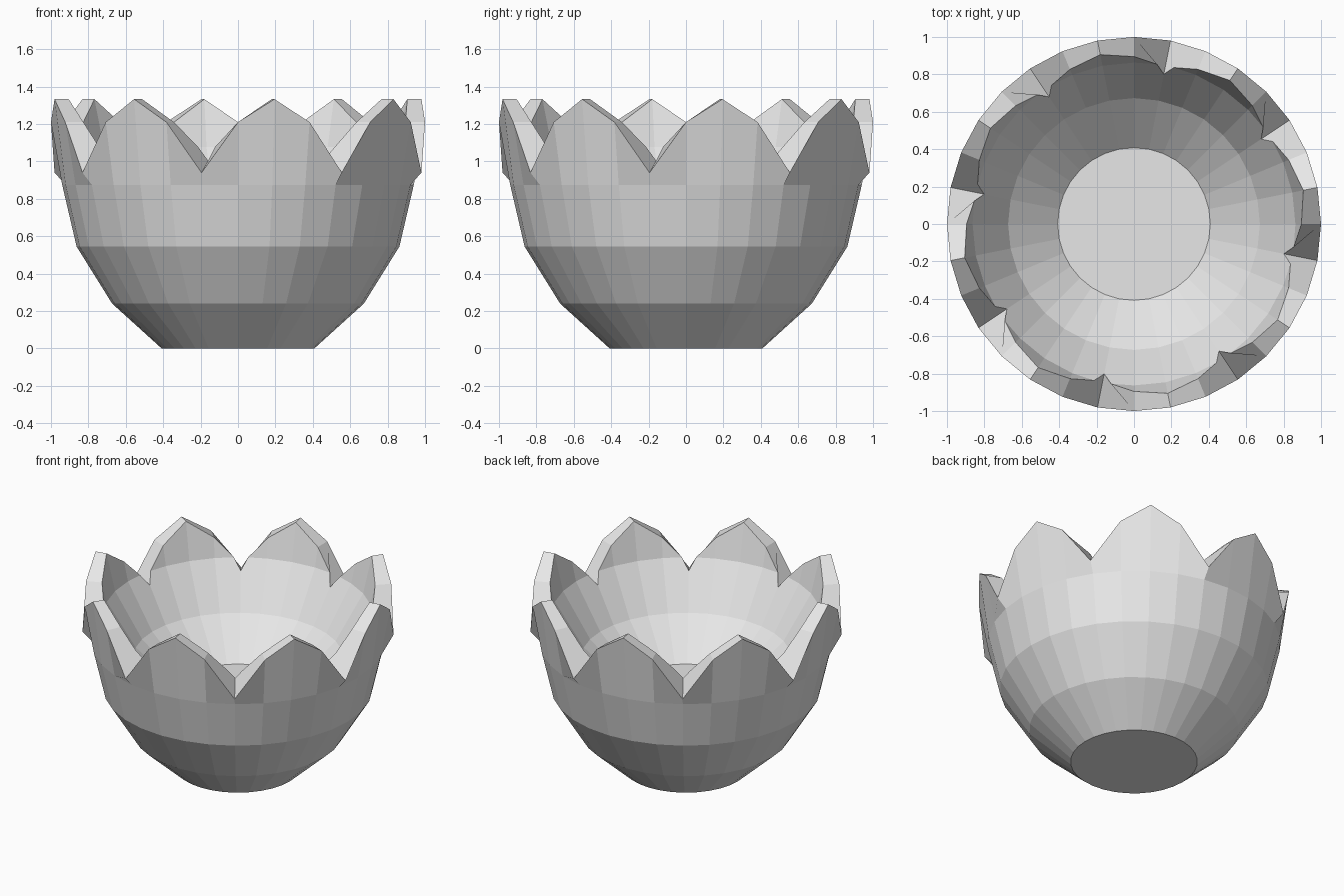
import bpy, bmesh
from math import sin, cos, pi

old = bpy.data.objects.get("Cube")
if old:
    bpy.data.objects.remove(old, do_unlink=True)

SIDES = 32          # four columns per petal: notch, shoulder, tip, shoulder
INNER_LIFT = 0.532  # the cavity repeats the outer curve, raised
WALL = [(0.408, 0.0), (0.673, 0.24), (0.863, 0.545), (0.94, 0.875)]
RIM_OUT = [(1.0, 0.94), (1.0, 1.21), (1.0, 1.333), (1.0, 1.21)]
RIM_IN = [(0.817, 1.003), (0.895, 1.21), (0.923, 1.333), (0.895, 1.21)]

grey = bpy.data.materials.new("light grey")
grey.use_nodes = True
colour = (0.8, 0.8, 0.8, 1)
grey.diffuse_color = colour
grey.node_tree.nodes["Principled BSDF"].inputs["Base Color"].default_value = colour

bm = bmesh.new()


def vert(radius, z, column):
    angle = 2 * pi * (column - 1) / SIDES
    return bm.verts.new((radius * sin(angle), -radius * cos(angle), z))


# Columns of points for the outer wall and the raised cavity
outer, inner = [], []
for c in range(SIDES):
    outer.append([vert(r, z, c) for r, z in WALL + [RIM_OUT[c % 4]]])
    rings = WALL[:2] if c % 4 == 0 else WALL[:3]
    inner.append([vert(r, z + INNER_LIFT, c) for r, z in rings]
                 + [vert(*RIM_IN[c % 4], c)])

for c in range(SIDES):
    d = (c + 1) % SIDES
    a, b = outer[c], outer[d]
    p, q = inner[c], inner[d]
    # Outer wall
    for i in range(len(WALL)):
        bm.faces.new((a[i], b[i], b[i + 1], a[i + 1]))
    # Cavity wall, with an extra rim point beside each notch
    bm.faces.new((p[0], p[1], q[1], q[0]))
    extra = []
    if c % 4 == 0:
        extra = [vert(0.863, WALL[2][1] + INNER_LIFT, c + 0.27)]
        bm.faces.new((p[1], p[2], extra[0], q[2], q[1]))
        bm.faces.new((extra[0], q[3], q[2]))
    elif d % 4 == 0:
        extra = [vert(0.863, WALL[2][1] + INNER_LIFT, d - 0.27)]
        bm.faces.new((p[1], p[2], extra[0], q[2], q[1]))
        bm.faces.new((extra[0], p[2], p[3]))
    else:
        bm.faces.new((p[1], p[2], q[2], q[1]))
        bm.faces.new((p[2], p[3], q[3], q[2]))
    # Rim of the petals
    bm.faces.new([a[-1], b[-1], q[-1]] + extra + [p[-1]])

# Base and cavity floor
bm.faces.new([col[0] for col in reversed(outer)])
bm.faces.new([col[0] for col in inner])
bmesh.ops.recalc_face_normals(bm, faces=bm.faces[:])

mesh = bpy.data.meshes.new("petal_bowl")
bm.to_mesh(mesh)
bm.free()
mesh.materials.append(grey)
bowl = bpy.data.objects.new("petal_bowl", mesh)
bpy.context.collection.objects.link(bowl)
